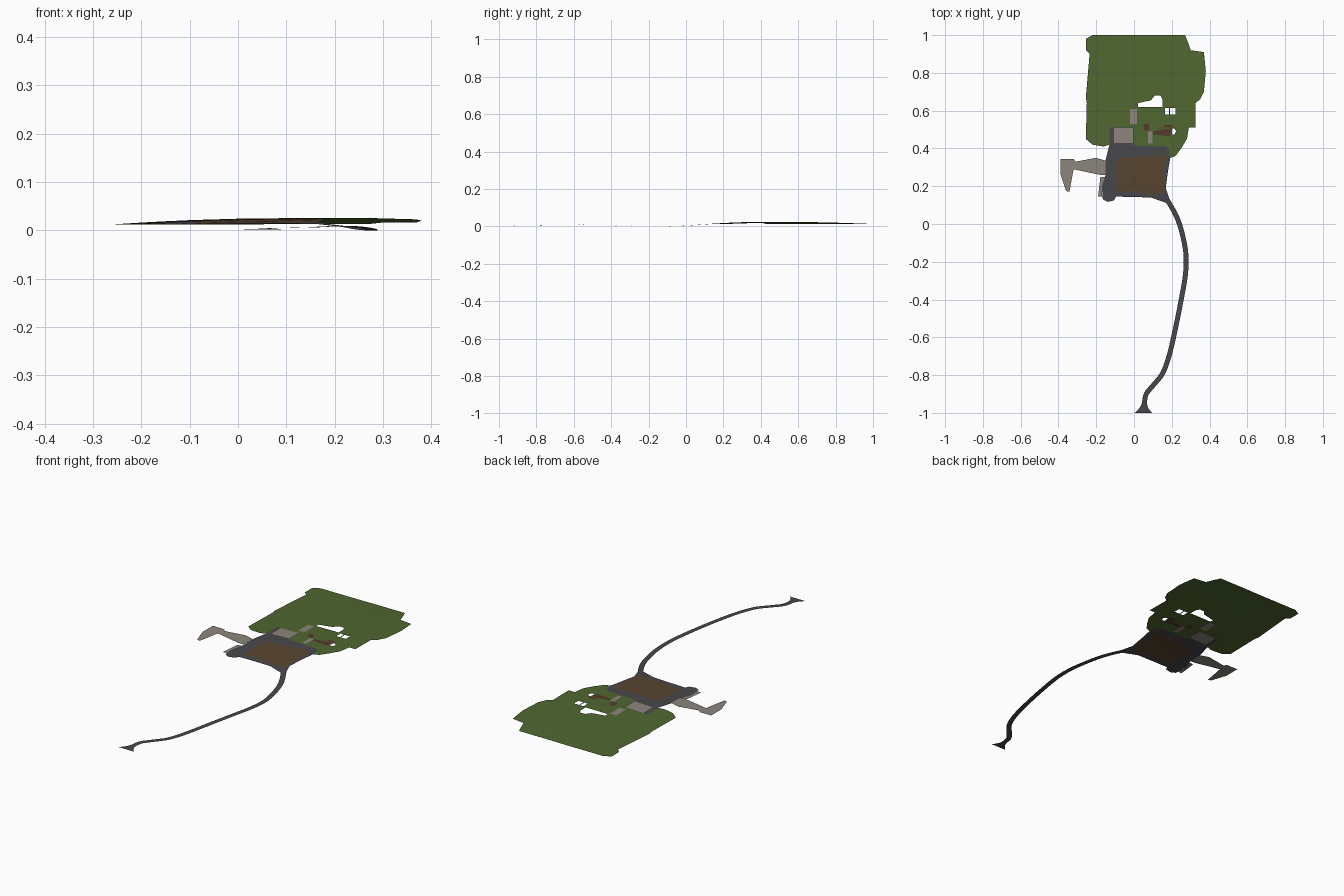
import bpy
import bmesh
from mathutils import Vector

cube = bpy.data.objects.get("Cube")
if cube:
    bpy.data.objects.remove(cube, do_unlink=True)


def material(name, color):
    mat = bpy.data.materials.new(name)
    mat.use_nodes = True
    rgba = (*color, 1)
    mat.diffuse_color = rgba
    mat.node_tree.nodes["Principled BSDF"].inputs["Base Color"].default_value = rgba
    return mat


grass = material("grass green", (.08, .135, .03))
asphalt = material("dark asphalt", (.065, .064, .072))
soil = material("brown soil", (.1, .06, .03))
concrete = material("pale concrete", (.26, .235, .2))
brick = material("red brown brick", (.09, .04, .025))


def terrain(x, y):
    """Gentle hill that falls away to the back, the front and the left."""
    slope = .04 if y > .45 else .11
    z = .025 - slope * (y - .45) ** 2 - .1 * max(0, .1 - x) ** 2
    return max(z, .012)


def finish(name, bm, mat):
    bmesh.ops.recalc_face_normals(bm, faces=bm.faces)
    bm.normal_update()
    for face in bm.faces:
        if face.normal.z < 0:
            face.normal_flip()
    mesh = bpy.data.meshes.new(name)
    bm.to_mesh(mesh)
    bm.free()
    mesh.materials.append(mat)
    obj = bpy.data.objects.new(name, mesh)
    bpy.context.collection.objects.link(obj)
    bpy.context.view_layer.objects.active = obj
    obj.select_set(True)
    bpy.ops.object.shade_smooth_by_angle()
    obj.select_set(False)


def sheet(name, outline, mat, holes=(), height=terrain, step=.1):
    """Fill a flat outline with holes, slice it into a grid and drape it."""
    bm = bmesh.new()
    for loop in (outline, *holes):
        verts = [bm.verts.new((x, y, 0)) for x, y in loop]
        for a, b in zip(verts, verts[1:] + verts[:1]):
            bm.edges.new((a, b))
    bmesh.ops.triangle_fill(bm, use_beauty=True, edges=bm.edges[:], normal=(0, 0, 1))
    for axis in (Vector((1, 0, 0)), Vector((0, 1, 0))):
        for i in range(-4, 11):
            bmesh.ops.bisect_plane(bm, geom=bm.verts[:] + bm.edges[:] + bm.faces[:],
                                   plane_co=axis * i * step, plane_no=axis)
    for v in bm.verts:
        v.co.z = height(v.co.x, v.co.y)
    finish(name, bm, mat)


def box(x0, x1, y0, y1):
    return [(x0, y0), (x1, y0), (x1, y1), (x0, y1)]


# Paved pads and brick floors set into the grass
pads = {
    "narrow_pad": (box(-.02, .015, .53, .61), concrete),
    "entrance_pad": (box(.075, .098, .425, .49), concrete),
    "brick_floor": (box(.05, .08, .495, .53), brick),
    "brick_walk": ([(.1, .475), (.19, .465), (.195, .505), (.15, .5), (.1, .49)], brick),
    "brick_corner": (box(.16, .2, .51, .525), brick),
}
for pad_name, (shape, mat) in pads.items():
    sheet(pad_name, shape, mat)

# Openings left in the grass
openings = [
    [(.02, .62), (.02, .64), (.09, .655), (.11, .68), (.14, .68), (.15, .66), (.15, .62)],
    box(.165, .185, .58, .615),
    box(.19, .22, .58, .615),
    [(.2, .475), (.215, .475), (.223, .49), (.215, .505), (.2, .505)],
]

# Grass field
field = [(-.22, 1), (.27, 1), (.29, .95), (.3, .92), (.37, .91), (.38, .81), (.37, .7),
         (.35, .66), (.325, .64), (.325, .51), (.29, .51), (.28, .45), (.25, .4),
         (.22, .36), (.192, .35), (.185, .39), (.17, .41), (0, .415), (0, .51),
         (-.13, .51), (-.13, .42), (-.16, .41), (-.22, .42), (-.255, .45), (-.25, .64),
         (-.255, .67), (-.235, .9), (-.255, .92), (-.255, .98)]
sheet("grass_field", field, grass, openings + [p[0] for p in pads.values()])

# Paved yard around the bare soil plot
plot = [(-.085, .345), (.03, .36), (.17, .365), (.16, .27), (.17, .165),
        (.09, .158), (0, .17), (-.09, .172)]
terrace = box(-.107, -.005, .43, .508)
yard = [(-.13, .51), (0, .51), (0, .415), (.17, .41), (.185, .39), (.192, .35),
        (.18, .28), (.168, .19), (.192, .12), (.175, .11), (.09, .14), (0, .143),
        (-.095, .145), (-.105, .125), (-.14, .117), (-.165, .13), (-.17, .2),
        (-.15, .26), (-.15, .34), (-.13, .42)]
sheet("paved_yard", yard, asphalt, [plot, terrace])
sheet("soil_plot", plot, soil)
sheet("terrace", terrace, concrete)
sheet("side_strip", [(-.19, .145), (-.168, .145), (-.17, .2), (-.153, .25), (-.178, .25)], concrete)

# Hooked footpath on the left of the yard
footpath = [(-.388, .345), (-.32, .345), (-.31, .33), (-.2, .35), (-.15, .335),
            (-.15, .26), (-.18, .26), (-.32, .29), (-.342, .17), (-.36, .175), (-.388, .26)]
sheet("footpath", footpath, concrete, height=lambda x, y: .018 - .01 * (x + .15))

# Long winding road, as a ribbon along a smoothed centre line: x, y, z
route = [Vector(p) for p in (
    (.175, .13, .013), (.225, .04, .007), (.255, -.05, .002), (.275, -.16, 0),
    (.272, -.27, .003), (.25, -.4, .007), (.22, -.55, .009), (.188, -.69, .008),
    (.152, -.79, .006), (.105, -.85, .005), (.065, -.9, .004), (.055, -.95, .003),
    (.05, -1, .002))]
points = []
for i in range(len(route) - 1):
    a, b, c, d = (route[min(max(i + k, 0), len(route) - 1)] for k in (-1, 0, 1, 2))
    for s in range(4):
        t = s / 4
        points.append(b + (c - a) * t / 2 + (a * 2 - b * 5 + c * 4 - d) * t * t / 2
                      + (b * 3 - a - c * 3 + d) * t ** 3 / 2)
points.append(route[-1])
lowest = min(p.z for p in points)
bm = bmesh.new()
rows = []
for i, p in enumerate(points):
    tangent = points[min(i + 1, len(points) - 1)] - points[max(i - 1, 0)]
    side = Vector((-tangent.y, tangent.x, 0)).normalized()
    flare = max(0, (-.94 - p.y) / .06)
    if flare:
        side = Vector((1, 0, 0))
    half = .013 + .032 * flare ** 2
    p.z -= lowest
    rows.append([bm.verts.new(p - side * half), bm.verts.new(p + side * half)])
for (a, b), (c, d) in zip(rows, rows[1:]):
    bm.faces.new((a, b, d, c))
finish("winding_road", bm, asphalt)
